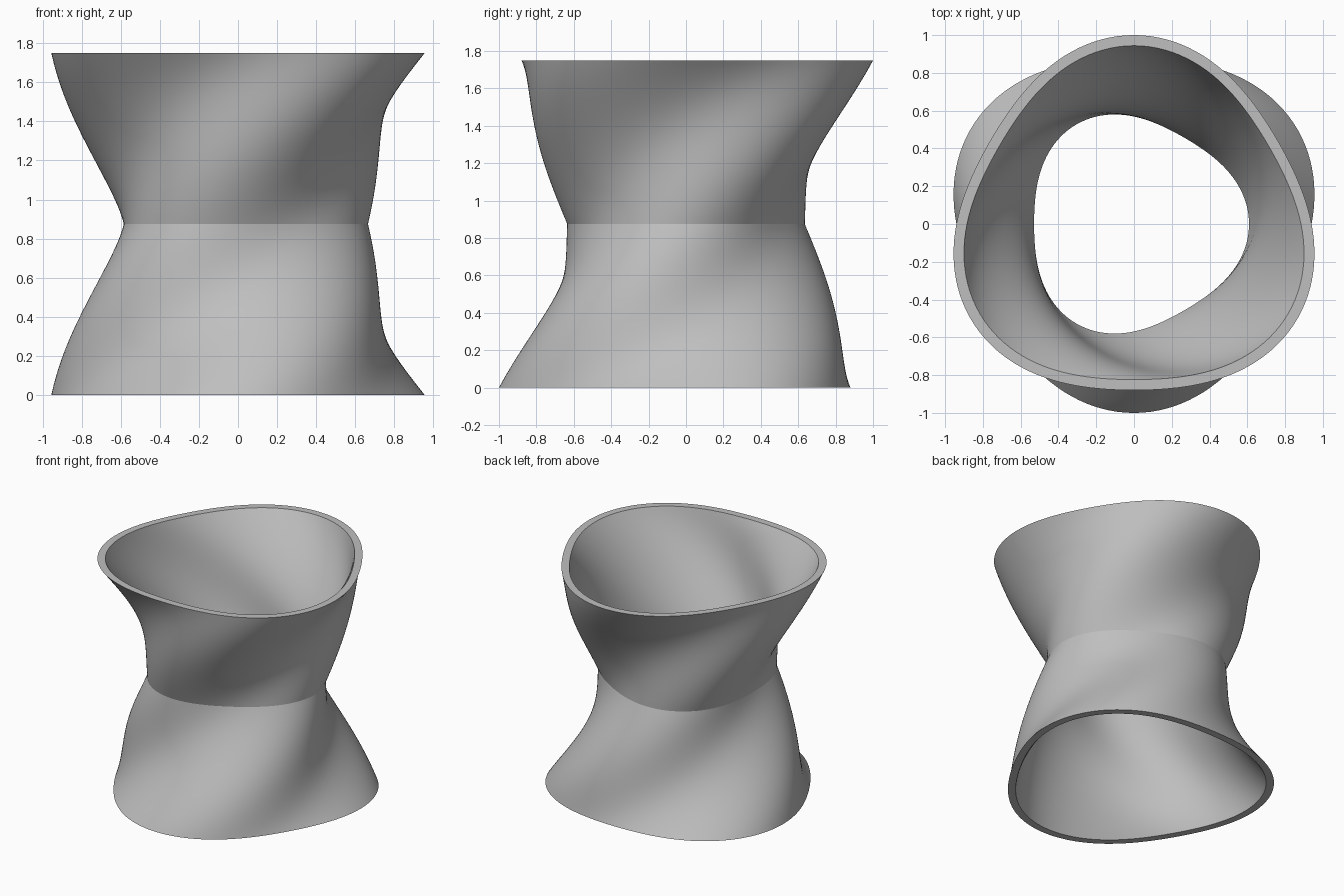
import bpy, bmesh
from math import cos, sin, pi, radians

cube = bpy.data.objects.get("Cube")
if cube:
    bpy.data.objects.remove(cube, do_unlink=True)

HEIGHT = 1.75
WAIST, RIM = 0.625, 0.94      # mean outer radius at the middle and at the ends
LOBE = 0.064                  # strength of the three-sided rounding
WALL = 0.056
SIDES, ROWS = 144, 72


def ring(bm, level, inset):
    """One three-lobed cross-section; level runs from -1 (base) to 1 (top)."""
    t = abs(level)
    mean = WAIST + (RIM - WAIST) * (0.62 * t + 0.38 * t * t)
    twist = level * pi / 2
    z = (level + 1) * HEIGHT / 2
    verts = []
    for i in range(SIDES):
        a = 2 * pi * i / SIDES
        r = mean * (1 + LOBE * cos(3 * (a - twist))) - inset
        verts.append(bm.verts.new((r * cos(a), r * sin(a), z)))
    return verts


# Outer wall upwards, then inner wall downwards, closed into one shell
bm = bmesh.new()
levels = [2 * k / ROWS - 1 for k in range(ROWS + 1)]
rings = [ring(bm, v, 0) for v in levels]
rings += [ring(bm, v, WALL) for v in reversed(levels)]
for k, low in enumerate(rings):
    high = rings[(k + 1) % len(rings)]
    for i in range(SIDES):
        j = (i + 1) % SIDES
        bm.faces.new((low[i], low[j], high[j], high[i]))
bmesh.ops.recalc_face_normals(bm, faces=bm.faces)
mesh = bpy.data.meshes.new("twisted_tube")
bm.to_mesh(mesh)
bm.free()

tube = bpy.data.objects.new("twisted_tube", mesh)
bpy.context.collection.objects.link(tube)

# Plain grey finish
grey = bpy.data.materials.new("light_grey")
grey.use_nodes = True
colour = (0.52, 0.52, 0.52, 1)
grey.diffuse_color = colour
grey.node_tree.nodes["Principled BSDF"].inputs["Base Color"].default_value = colour
mesh.materials.append(grey)

# Smooth walls with a crisp waist crease and rims
bpy.ops.object.select_all(action='DESELECT')
tube.select_set(True)
bpy.context.view_layer.objects.active = tube
bpy.ops.object.shade_smooth_by_angle(angle=radians(15))
